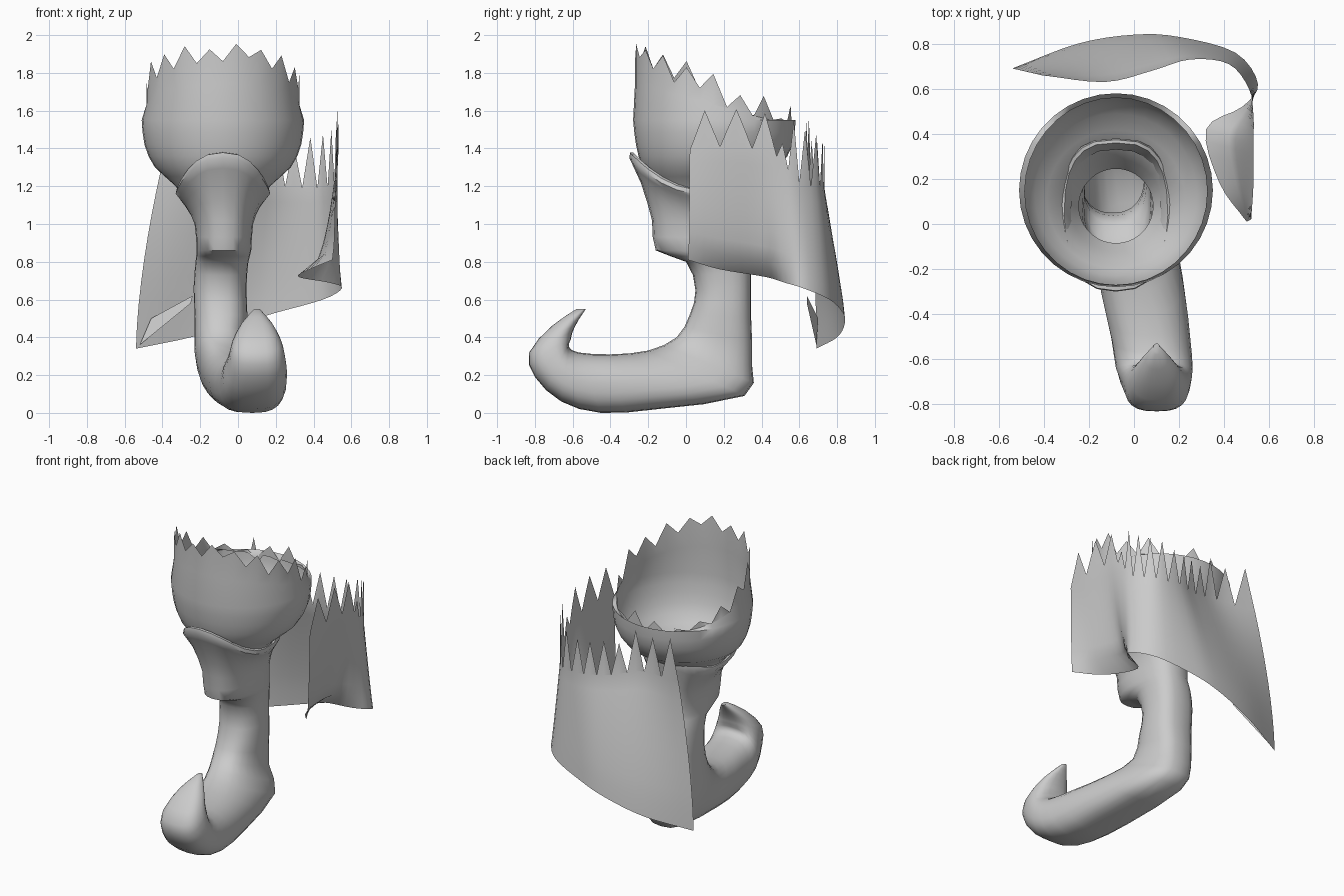
import bpy, bmesh, math, random
from mathutils import Vector

random.seed(11)
if "Cube" in bpy.data.objects:
    bpy.data.objects.remove(bpy.data.objects["Cube"])

grey = bpy.data.materials.new("plain_grey")
grey.use_nodes = True
shade = (0.6, 0.6, 0.6, 1)
grey.diffuse_color = shade
grey.node_tree.nodes["Principled BSDF"].inputs["Base Color"].default_value = shade


def spline(keys, steps):
    """Resample rows of numbers along a Catmull-Rom curve."""
    rows = [Vector(k) for k in keys]
    rows = [rows[0] * 2 - rows[1]] + rows + [rows[-1] * 2 - rows[-2]]
    out = []
    for a, b, c, d in zip(rows, rows[1:], rows[2:], rows[3:]):
        for i in range(steps):
            t = i / steps
            out.append(b + (c - a) * (t / 2) + (a * 2 - b * 5 + c * 4 - d) * (t * t / 2)
                       + (b * 3 - a - c * 3 + d) * (t ** 3 / 2))
    return out + [rows[-2]]


def loft(name, rows, closed, cap_end=False, angle=50):
    """Skin a grid of points into a smooth surface."""
    bm = bmesh.new()
    grid = [[bm.verts.new(p) for p in row] for row in rows]
    n = len(grid[0])
    for low, high in zip(grid, grid[1:]):
        for i in range(n if closed else n - 1):
            j = (i + 1) % n
            bm.faces.new((low[i], low[j], high[j], high[i]))
    if cap_end:
        bm.faces.new(grid[-1])
    bmesh.ops.recalc_face_normals(bm, faces=bm.faces)
    mesh = bpy.data.meshes.new(name)
    bm.to_mesh(mesh)
    bm.free()
    obj = bpy.data.objects.new(name, mesh)
    bpy.context.collection.objects.link(obj)
    mesh.materials.append(grey)
    bpy.ops.object.select_all(action="DESELECT")
    obj.select_set(True)
    bpy.context.view_layer.objects.active = obj
    bpy.ops.object.shade_smooth_by_angle(angle=math.radians(angle))
    return obj


def power(v, e):
    return math.copysign(abs(v) ** e, v)


# Boot: front y, z / back y, z / centre x, half width, side dip of each section
sections = [
    (-.24, 1.30, .33, 1.22, -.08, .20, .13),
    (-.28, 1.38, .36, 1.30, -.08, .23, .15),
    (-.30, 1.35, .38, 1.27, -.08, .25, .15),
    (-.24, 1.22, .35, 1.12, -.08, .20, .07),
    (-.18, 1.02, .335, .98, -.075, .155, 0),
    (-.16, .86, .34, .86, -.075, .145, 0),
    (0, .80, .345, .80, -.085, .14, 0),
    (.05, .65, .345, .68, -.095, .14, 0),
    (.02, .52, .345, .50, -.09, .14, 0),
    (-.05, .40, .35, .25, -.09, .14, 0),
    (-.20, .33, .31, .09, -.03, .17, 0),
    (-.40, .31, -.15, .02, .035, .185, 0),
    (-.57, .32, -.45, 0, .075, .175, 0),
    (-.62, .35, -.66, .06, .09, .17, 0),
    (-.61, .39, -.80, .19, .10, .15, 0),
    (-.60, .43, -.83, .32, .10, .13, 0),
    (-.57, .49, -.71, .46, .10, .08, 0),
    (-.53, .55, -.58, .55, .10, .015, 0),
]
boot = []
for fy, fz, by, bz, cx, hw, dip in spline(sections, 2):
    ring = []
    for i in range(24):
        a = math.tau * i / 24
        c, s = math.cos(a), math.sin(a)
        # The sole side is squarer than the upper side
        f = (1 + (c if c > 0 else power(c, .8))) / 2
        ring.append((cx + hw * power(s, .8 if c > 0 else .7),
                     fy * f + by * (1 - f), fz * f + bz * (1 - f) - dip * s * s))
    boot.append(ring)
loft("boot", boot, True, cap_end=True)

# Flared bowl with a ragged rim that drops toward the back
SEG = 36
bowl_profile = [(1.06, .165, .08), (1.20, .25, .09), (1.30, .36, .13),
                (1.42, .415, .15), (1.55, .43, .15)]
bowl = [[(-.08 + r * math.sin(math.tau * i / SEG), cy - r * math.cos(math.tau * i / SEG), z)
         for i in range(SEG)] for z, r, cy in spline(bowl_profile, 2)]
base, rim = [], []
for i in range(SEG):
    a = math.tau * i / SEG
    front = (1 + math.cos(a)) / 2
    x, y = -.08 + .405 * math.sin(a), .145 - .415 * math.cos(a)
    height = 1.50 + .37 * front
    tooth = random.uniform(.03, .13) if i % 2 else random.uniform(-.04, .03)
    base.append((x, y, height * .6 + 1.55 * .4))
    rim.append((x, y, height + tooth))
loft("ragged_bowl", bowl + [base, rim], True)

# Draped sheet: lower edge point, upper edge point, drape exponent
columns = [
    (.50, .01, .81, .52, .02, 1.39, .4),
    (.38, .18, .76, .53, .18, 1.41, .35),
    (.32, .42, .72, .53, .35, 1.40, .35),
    (.48, .52, .69, .53, .48, 1.36, .5),
    (.55, .62, .66, .51, .60, 1.22, .8),
    (.45, .76, .60, .42, .71, 1.19, 1),
    (.20, .83, .53, .25, .73, 1.20, 1.2),
    (0, .84, .47, .08, .68, 1.22, 1.3),
    (-.25, .80, .40, -.13, .63, 1.28, 1.4),
    (-.54, .69, .34, -.41, .66, 1.28, 1.6),
]
cols = spline(columns, 4)
sheet = []
for k in range(9):
    t = k / 8
    sheet.append([(c[0] + (c[3] - c[0]) * t ** c[6], c[1] + (c[4] - c[1]) * t ** c[6],
                   c[2] + (c[5] - c[2]) * t) for c in cols])
# Broad teeth along the side panel, narrow tall ones across the back
teeth = []
for i, (x, y, z) in enumerate(sheet[-1]):
    if i < 14:
        rise = (0, .5, 1, .5)[i % 4] * .2
    else:
        rise = random.uniform(.2, .3) if i % 2 else 0
    teeth.append((x, y, z + rise))
loft("draped_sheet", sheet + [teeth], False)

# Folded scrap along the torn side edge
loft("torn_scrap", [[(-.52, .69, .36), (-.46, .70, .50)],
                    [(-.25, .64, .58), (-.24, .64, .62)]], False)
